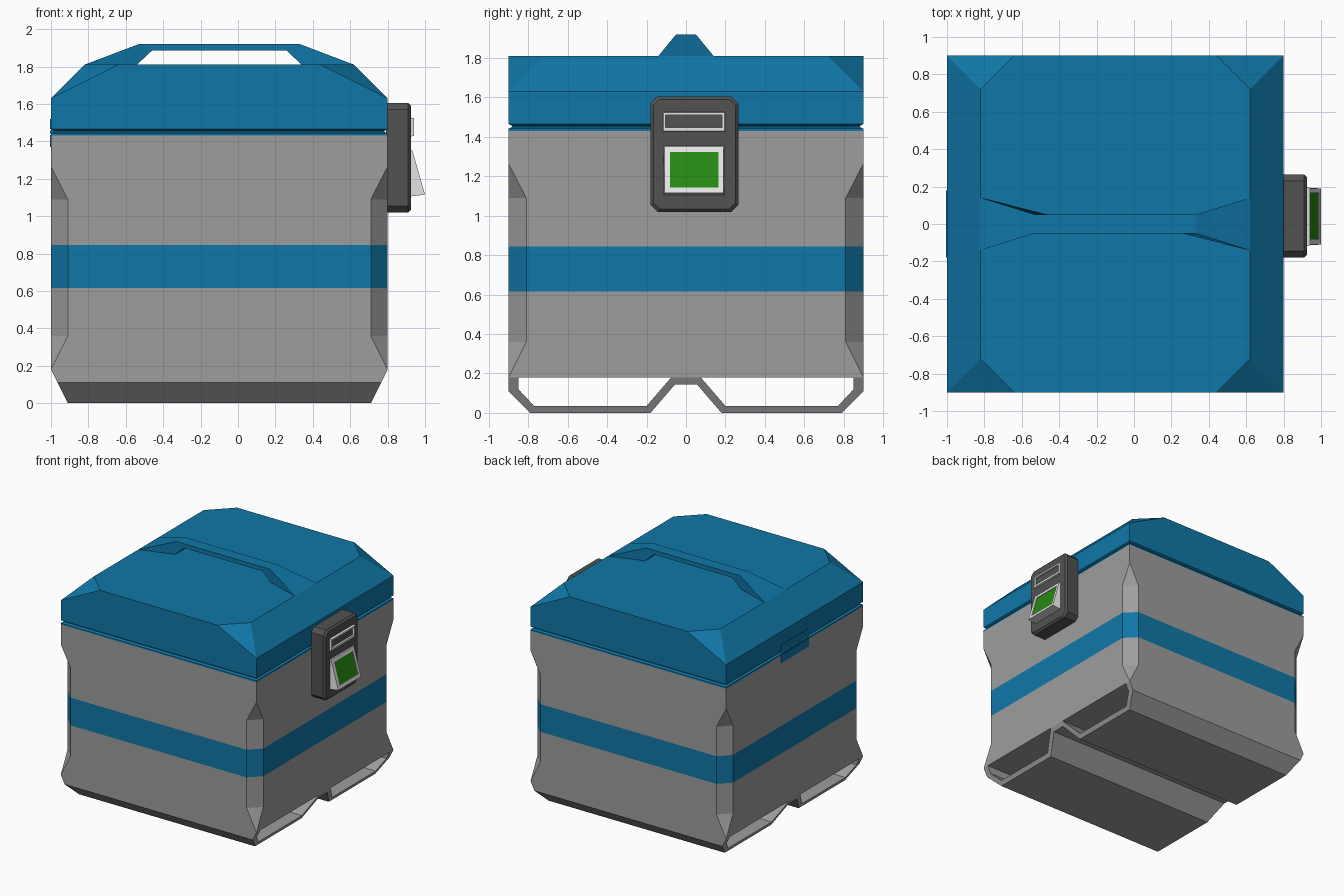
import bpy, bmesh, math
from mathutils import Vector, Matrix

if "Cube" in bpy.data.objects:
    bpy.data.objects.remove(bpy.data.objects["Cube"])

CX = -0.1          # centre of the box in x
H = 0.9            # half width of the box


def material(name, rgb):
    m = bpy.data.materials.new(name)
    m.diffuse_color = (*rgb, 1)
    m.use_nodes = True
    m.node_tree.nodes["Principled BSDF"].inputs["Base Color"].default_value = m.diffuse_color
    return m


GREY = material("grey", (0.34, 0.34, 0.34))
BLUE = material("blue", (0.005, 0.185, 0.39))
DARK = material("dark grey", (0.085, 0.085, 0.085))
SILVER = material("silver", (0.80, 0.80, 0.80))
GREEN = material("green", (0.02, 0.25, 0.006))


def finish(bm, name, mats, rule=None):
    bmesh.ops.remove_doubles(bm, verts=bm.verts, dist=1e-5)
    bmesh.ops.recalc_face_normals(bm, faces=bm.faces)
    if rule:
        for f in bm.faces:
            f.material_index = rule(f.calc_center_median())
    me = bpy.data.meshes.new(name)
    bm.to_mesh(me)
    bm.free()
    for m in mats:
        me.materials.append(m)
    ob = bpy.data.objects.new(name, me)
    bpy.context.collection.objects.link(ob)
    return ob


def face(bm, pts):
    """Add a face, dropping repeated points."""
    keep = []
    for p in map(Vector, pts):
        if all((p - q).length > 1e-6 for q in keep):
            keep.append(p)
    if len(keep) > 2:
        bm.faces.new([bm.verts.new(p) for p in keep])


def loft(name, rings, mats, rule=None, caps=True):
    bm = bmesh.new()
    n = len(rings[0])
    for a, b in zip(rings, rings[1:]):
        for i in range(n):
            j = (i + 1) % n
            face(bm, [a[i], a[j], b[j], b[i]])
    if caps:
        face(bm, rings[0])
        face(bm, rings[-1])
    return finish(bm, name, mats, rule)


def hull(name, pts, mat):
    bm = bmesh.new()
    for p in pts:
        bm.verts.new(p)
    bmesh.ops.convex_hull(bm, input=bm.verts)
    bmesh.ops.dissolve_limit(bm, angle_limit=0.01, verts=bm.verts, edges=bm.edges)
    return finish(bm, name, [mat])


def octagon(cu, cv, hu, hv, c, put):
    """Rectangle with corners cut by c; put maps (u, v) to 3D."""
    q = [(hu, hv - c), (hu - c, hv), (c - hu, hv), (-hu, hv - c),
         (-hu, c - hv), (c - hu, -hv), (hu - c, -hv), (hu, c - hv)]
    return [put(cu + u, cv + v) for u, v in q]


def ring_z(z, h, c):
    return octagon(CX, 0, h, h, c, lambda u, v: (u, v, z))


def ring_x(x, y0, y1, z0, z1, c=0.0, lean=0.0):
    """Ring facing +x; lean moves the bottom outwards."""
    put = lambda u, v: (x + lean * (z1 - v) / (z1 - z0), u, v)
    return octagon((y0 + y1) / 2, (z0 + z1) / 2, (y1 - y0) / 2, (z1 - z0) / 2, c, put)


# Body with pinched corners and a blue stripe
levels = [(0.18, 0), (0.36, 0.09), (0.615, 0.09), (0.845, 0.09),
          (1.09, 0.09), (1.265, 0), (1.43, 0)]
loft("body", [ring_z(z, H, c) for z, c in levels], [GREY, BLUE],
     lambda c: int(0.615 < c.z < 0.845))

# Grooved rim between body and lid
loft("lid_seal", [ring_z(z, h, 0) for z, h in
     [(1.43, H), (1.442, H), (1.45, H - 0.018), (1.456, H - 0.018), (1.465, H)]], [BLUE])

# Lid with sloped ends and cut corners
pts = []
for sx in (-1, 1):
    for sy in (-1, 1):
        for x, y, z in [(0.9, 0.9, 1.465), (0.9, 0.9, 1.63), (0.72, 0.72, 1.81), (0.54, 0.9, 1.81)]:
            pts.append((CX + sx * x, sy * y, z))
hull("lid", pts, BLUE)

# Handle: arch whose feet flare out; rings of (x, top z, bottom x, bottom z, half width)
half = [(0.72, 1.81, 0.44, 1.81, 0.14, 0.05), (0.43, 1.92, 0.36, 1.885, 0.05, 0.05)]
rings = []
for s, part in ((-1, half), (1, half[::-1])):
    for xt, zt, xb, zb, wt, wb in part:
        xt, xb = CX + s * xt, CX + s * xb
        rings.append([(xt, -wt, zt), (xt, wt, zt), (xb, wb, zb), (xb, -wb, zb)])
loft("handle", rings, [BLUE])

# Hollow skid base: wall profile in y,z, ends slanting inwards towards the ground
side = [((-0.9, 0.18), (-0.85, 0.18)), ((-0.9, 0.11), (-0.85, 0.12)),
        ((-0.79, 0), (-0.77, 0.035)), ((-0.18, 0), (-0.2, 0.035)),
        ((-0.055, 0.145), (-0.075, 0.18))]
wall = side + [((-o[0], o[1]), (-i[0], i[1])) for o, i in reversed(side)]


def skid_point(s, p):
    return (CX + s * (H - 0.5 * (0.18 - p[1])), p[0], p[1])


loft("skid_base", [[skid_point(-1, o), skid_point(1, o), skid_point(1, i), skid_point(-1, i)]
                   for o, i in wall], [GREY])

# Latch housing
Y0, Y1, Z0, Z1 = -0.18, 0.265, 1.02, 1.605
loft("latch_housing", [ring_x(0.79, Y0, Y1, Z0, Z1, 0.035),
                       ring_x(0.91, Y0, Y1, Z0, Z1, 0.035),
                       ring_x(0.925, Y0 + 0.015, Y1 - 0.015, Z0 + 0.015, Z1 - 0.015, 0.03)], [DARK])

# Slot frame on the latch, with a recessed dark centre
loft("slot_frame", [ring_x(0.92, -0.12, 0.2, 1.425, 1.528),
                    ring_x(0.942, -0.115, 0.195, 1.43, 1.523),
                    ring_x(0.942, -0.103, 0.183, 1.447, 1.51),
                    ring_x(0.927, -0.103, 0.183, 1.447, 1.51)], [SILVER], caps=False)

# Wedge-shaped button frame with a green face
loft("button_frame", [ring_x(0.92, -0.115, 0.195, 1.105, 1.355),
                      ring_x(0.933, -0.11, 0.19, 1.115, 1.35, lean=0.067),
                      ring_x(0.941, -0.08, 0.165, 1.142, 1.322, lean=0.051),
                      ring_x(0.934, -0.08, 0.165, 1.142, 1.322, lean=0.051)], [SILVER], caps=False)
loft("button_face", [ring_x(0.925, -0.08, 0.165, 1.142, 1.322),
                     ring_x(0.935, -0.08, 0.165, 1.142, 1.322, lean=0.051)], [GREEN])

# Hinge at the back: two thin leaves and three knuckles in the groove
for name, z0, z1 in (("hinge_lower_leaf", 1.37, 1.435), ("hinge_upper_leaf", 1.465, 1.52)):
    loft(name, [ring_x(-0.98, -0.18, 0.18, z0, z1), ring_x(-1.004, -0.18, 0.18, z0, z1)], [BLUE])
for k in (-1, 0, 1):
    bm = bmesh.new()
    bmesh.ops.create_cone(bm, cap_ends=True, segments=8, radius1=0.024, radius2=0.024, depth=0.105,
                          matrix=Matrix.Translation((-0.982, k * 0.118, 1.45))
                          @ Matrix.Rotation(math.pi / 2, 4, 'X'))
    finish(bm, f"hinge_knuckle_{k + 2}", [BLUE])
